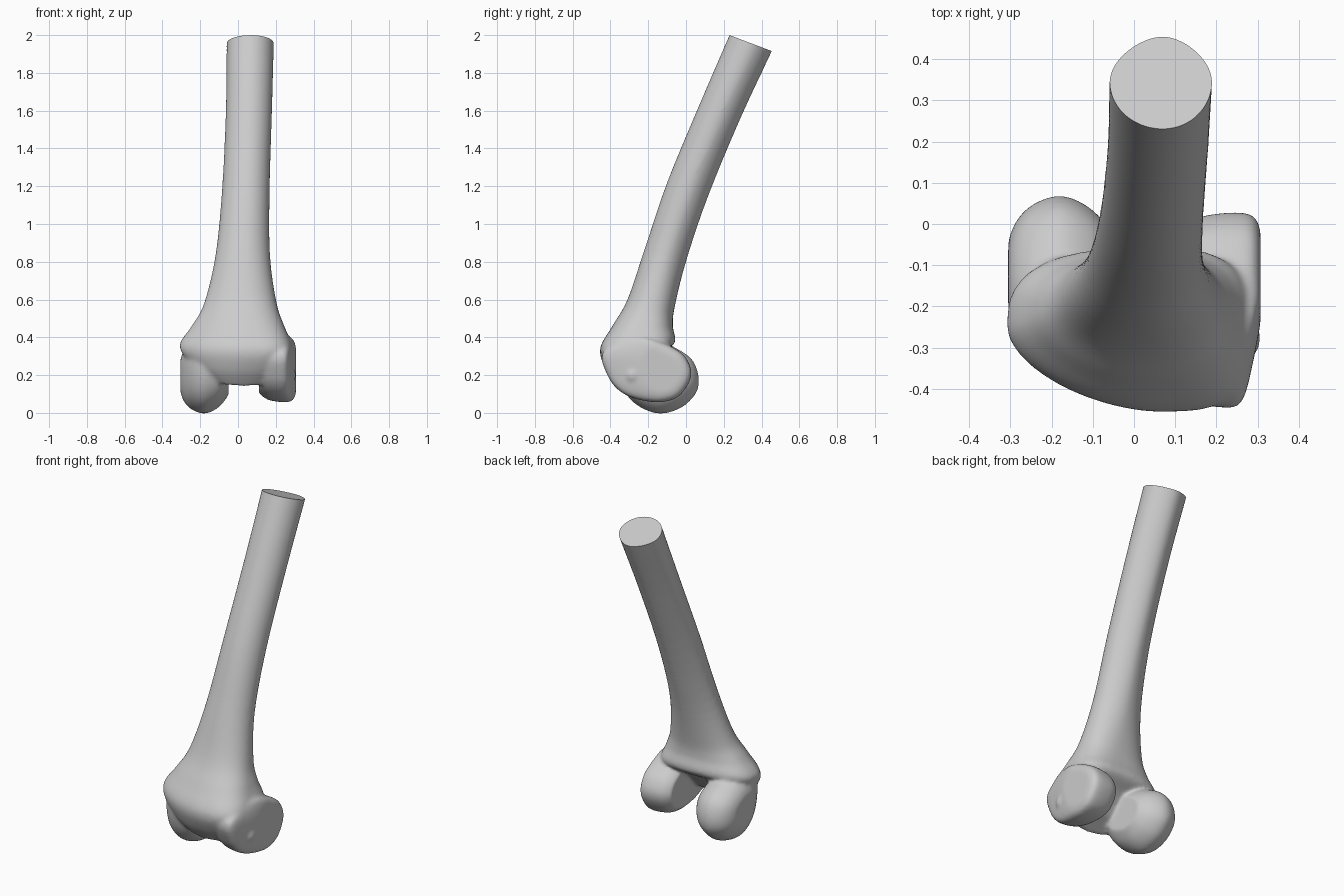
import bpy, bmesh, math
from mathutils import Vector

cube = bpy.data.objects.get("Cube")
if cube:
    bpy.data.objects.remove(cube, do_unlink=True)


def spline(points, steps, closed=False):
    """Smooth curve through tuples of any length."""
    pts = [Vector(p) for p in points]
    n = len(pts)
    pick = (lambda i: pts[i % n]) if closed else (lambda i: pts[max(0, min(n - 1, i))])
    out = []
    for i in range(n if closed else n - 1):
        a, b, c, d = (pick(i + k) for k in (-1, 0, 1, 2))
        for s in range(steps):
            t = s / steps
            out.append(0.5 * (2 * b + (c - a) * t + (2 * a - 5 * b + 4 * c - d) * t * t
                              + (3 * b - a - 3 * c + d) * t ** 3))
    if not closed:
        out.append(pts[-1])
    return out


def loft(bm, rings):
    """Closed solid through rings of equal size."""
    rows = [[bm.verts.new(p) for p in ring] for ring in rings]
    for a, b in zip(rows, rows[1:]):
        for i in range(len(a)):
            j = (i + 1) % len(a)
            bm.faces.new((a[i], a[j], b[j], b[i]))
    bm.faces.new(rows[0][::-1])
    bm.faces.new(rows[-1])


def shaft_ring(s, count=48):
    """Cross-section with its own roundness at front left, front right and back."""
    fy, fz, by, bz, x0, x1, xc, n_left, n_right, n_back = s
    front, back = Vector((0, fy, fz)), Vector((0, by, bz))
    mid = front.lerp(back, 0.52)
    ring = []
    for i in range(count):
        a = 2 * math.pi * i / count
        c, v = math.cos(a), math.sin(a)
        n = n_back if v < 0 else (n_left if c > 0 else n_right)
        u = abs(c) ** (2 / n)
        w = abs(v) ** (2 / n)
        p = mid + ((front if v > 0 else back) - mid) * w
        p.x = xc + u * ((x1 - xc) if c > 0 else (x0 - xc))
        ring.append(p)
    return ring


def condyle(bm, outline, sections, cy, cz):
    """Wheel-like knuckle: a side outline scaled along x; third value scales the front."""
    prof = spline(outline, 5, True)
    rings = []
    for x, s, f in spline(sections, 4):
        rings.append([(x, cy + (p[0] - cy) * s * (f if p[0] < cy else 1),
                       cz + (p[1] - cz) * s) for p in prof])
    loft(bm, rings)


bm = bmesh.new()

# Shaft flaring into the lower end: front y z, back y z, x range, centre, roundness
shaft = [
    (0.27, 2.09, 0.495, 2.005, -0.06, 0.19, 0.07, 2, 2, 1.7),
    (0.23, 2.0, 0.455, 1.915, -0.06, 0.19, 0.07, 2, 2, 1.7),
    (0.07, 1.63, 0.285, 1.55, -0.065, 0.18, 0.06, 2, 2, 1.7),
    (-0.10, 1.22, 0.115, 1.14, -0.085, 0.168, 0.05, 2, 2, 1.7),
    (-0.22, 0.865, 0.0, 0.80, -0.12, 0.17, 0.04, 2, 2, 1.8),
    (-0.31, 0.6, -0.06, 0.56, -0.18, 0.205, 0.04, 2.2, 1.9, 2.2),
    (-0.39, 0.46, -0.07, 0.46, -0.245, 0.245, 0.05, 2.6, 1.8, 2.6),
    (-0.455, 0.34, -0.06, 0.37, -0.31, 0.285, 0.06, 3.2, 1.7, 2.8),
    (-0.425, 0.23, -0.15, 0.30, -0.25, 0.26, 0.04, 2.6, 1.7, 2.5),
    (-0.36, 0.14, -0.24, 0.20, -0.12, 0.20, 0.03, 2, 2, 2),
]
loft(bm, [shaft_ring(s) for s in spline(shaft, 5)])

# Right condyle, the larger and lower one
condyle(bm,
        [(-0.36, 0.3), (-0.34, 0.15), (-0.27, 0.05), (-0.15, -0.003), (-0.03, 0.025),
         (0.05, 0.1), (0.068, 0.18), (0.04, 0.27), (-0.03, 0.33), (-0.15, 0.38), (-0.3, 0.38)],
        [(-0.305, 0.45, 0.8), (-0.287, 0.68, 0.85), (-0.25, 0.88, 0.95), (-0.19, 1, 1),
         (-0.14, 0.95, 1.05), (-0.09, 0.78, 1.2), (-0.05, 0.52, 1.4)], -0.13, 0.2)

# Left condyle, shorter at the back with a prominent front ridge
condyle(bm,
        [(-0.445, 0.32), (-0.42, 0.2), (-0.36, 0.12), (-0.27, 0.075), (-0.15, 0.057),
         (-0.05, 0.08), (0.01, 0.15), (0.028, 0.22), (0, 0.29), (-0.05, 0.335),
         (-0.15, 0.38), (-0.3, 0.4)],
        [(0.307, 0.72, 0.5), (0.292, 0.93, 0.65), (0.26, 1, 0.95), (0.2, 0.98, 1),
         (0.15, 0.9, 1.05), (0.11, 0.7, 1.2)], -0.12, 0.22)

# Small bump on the left side
bump = bmesh.ops.create_uvsphere(bm, u_segments=20, v_segments=12, radius=0.05)["verts"]
bmesh.ops.translate(bm, verts=bump, vec=(0.258, -0.28, 0.2))

bmesh.ops.recalc_face_normals(bm, faces=bm.faces)
mesh = bpy.data.meshes.new("bone")
bm.to_mesh(mesh)
bm.free()
bone = bpy.data.objects.new("bone", mesh)
bpy.context.collection.objects.link(bone)

# Fuse the parts into one soft surface
fuse = bone.modifiers.new("fuse", 'REMESH')
fuse.mode = 'VOXEL'
fuse.voxel_size = 0.01
soften = bone.modifiers.new("soften", 'SMOOTH')
soften.factor = 0.5
soften.iterations = 10
bpy.context.view_layer.update()
fused = bpy.data.meshes.new_from_object(bone.evaluated_get(bpy.context.evaluated_depsgraph_get()))
bone.modifiers.clear()

# Flat slanted cut at the top of the shaft
bm = bmesh.new()
bm.from_mesh(fused)
bmesh.ops.bisect_plane(bm, geom=bm.verts[:] + bm.edges[:] + bm.faces[:],
                       plane_co=(0, 0.23, 2.0), plane_no=(0, 0.353, 0.935), clear_outer=True)
bmesh.ops.holes_fill(bm, edges=[e for e in bm.edges if e.is_boundary], sides=0)
bmesh.ops.recalc_face_normals(bm, faces=bm.faces)
bm.to_mesh(fused)
bm.free()
bone.data = fused

# Plain grey
mat = bpy.data.materials.new("light grey")
mat.use_nodes = True
grey = (0.6, 0.6, 0.6, 1)
mat.diffuse_color = grey
mat.node_tree.nodes["Principled BSDF"].inputs["Base Color"].default_value = grey
fused.materials.clear()
fused.materials.append(mat)

bpy.ops.object.select_all(action='DESELECT')
bone.select_set(True)
bpy.context.view_layer.objects.active = bone
bpy.ops.object.shade_smooth_by_angle(angle=math.radians(40))
